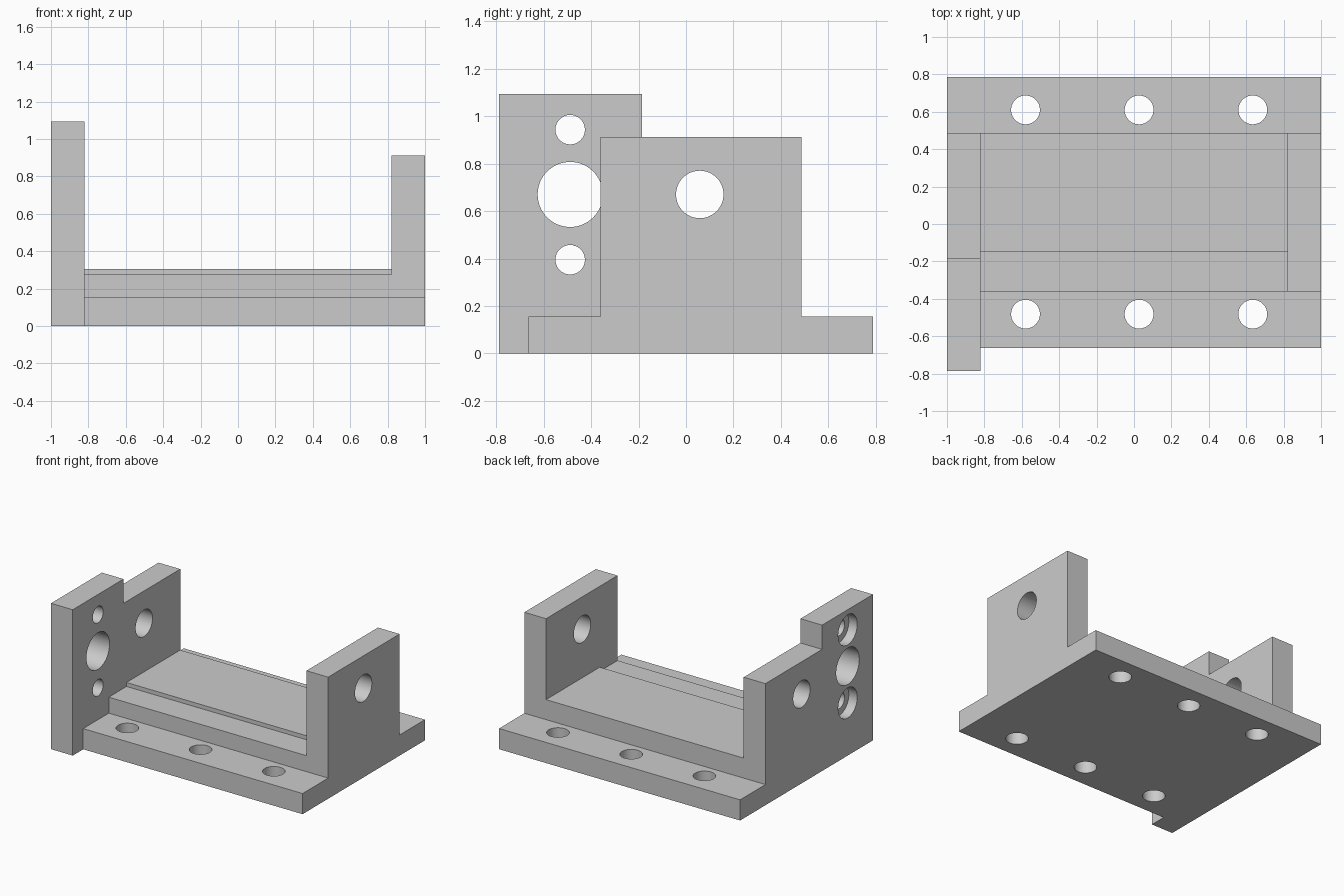
import bpy, bmesh, math
from mathutils import Matrix, Vector

if "Cube" in bpy.data.objects:
    bpy.data.objects.remove(bpy.data.objects["Cube"])

grey = bpy.data.materials.new("plain grey")
grey.use_nodes = True
grey.diffuse_color = (0.6, 0.6, 0.6, 1)
grey.node_tree.nodes["Principled BSDF"].inputs["Base Color"].default_value = (0.6, 0.6, 0.6, 1)


def add_object(name, bm):
    bmesh.ops.recalc_face_normals(bm, faces=bm.faces)
    mesh = bpy.data.meshes.new(name)
    bm.to_mesh(mesh)
    bm.free()
    mesh.materials.append(grey)
    obj = bpy.data.objects.new(name, mesh)
    bpy.context.collection.objects.link(obj)
    return obj


def extrude_profile(name, x0, x1, points):
    """Extrude a (y, z) profile along x."""
    bm = bmesh.new()
    face = bm.faces.new([bm.verts.new((x0, y, z)) for y, z in points])
    side = bmesh.ops.extrude_face_region(bm, geom=[face])["geom"]
    verts = [v for v in side if isinstance(v, bmesh.types.BMVert)]
    bmesh.ops.translate(bm, verts=verts, vec=(x1 - x0, 0, 0))
    return add_object(name, bm)


def cylinder(name, centre, radius, length, axis):
    bm = bmesh.new()
    bmesh.ops.create_cone(bm, cap_ends=True, segments=64, radius1=radius,
                          radius2=radius, depth=length)
    turn = Matrix.Rotation(math.pi / 2, 4, "Y") if axis == "X" else Matrix()
    bmesh.ops.transform(bm, matrix=Matrix.Translation(Vector(centre)) @ turn, verts=bm.verts)
    return add_object(name, bm)


def apply_modifiers(obj):
    graph = bpy.context.evaluated_depsgraph_get()
    mesh = bpy.data.meshes.new_from_object(obj.evaluated_get(graph))
    obj.modifiers.clear()
    obj.data = mesh


def combine(target, tool, operation):
    mod = target.modifiers.new(operation, "BOOLEAN")
    mod.operation, mod.solver, mod.object = operation, "EXACT", tool
    apply_modifiers(target)
    bpy.data.objects.remove(tool)


inner, flange, top = 0.82, 0.155, 0.912
front, back = -0.36, 0.487
toe, heel = -0.663, 0.787

# Stepped bed with a mounting flange along each side
bracket = extrude_profile("bracket", -inner, inner, [
    (toe, 0), (heel, 0), (heel, flange), (back, flange), (back, 0.305),
    (-0.15, 0.305), (-0.15, 0.275), (front, 0.275), (front, flange), (toe, flange)])

# Left end plate
left_plate = extrude_profile("left_plate", inner, 1, [
    (toe, 0), (heel, 0), (heel, flange), (back, flange),
    (back, top), (front, top), (front, flange), (toe, flange)])

# Right end plate, taller and reaching further forward
right_plate = extrude_profile("right_plate", -1, -inner, [
    (-heel, 0), (heel, 0), (heel, flange), (back, flange),
    (back, top), (-0.185, top), (-0.185, 1.094), (-heel, 1.094)])

for plate in (left_plate, right_plate):
    combine(bracket, plate, "UNION")

# Merge the flat faces across the joins
merge = bracket.modifiers.new("merge_flats", "DECIMATE")
merge.decimate_type = "DISSOLVE"
merge.angle_limit = math.radians(1)
apply_modifiers(bracket)

# Flange bolt holes
holes = [((x, y, 0.08), 0.077, 0.4, "Z")
         for x in (-0.58, 0.027, 0.635) for y in (-0.482, 0.61)]
# Shaft hole through both end plates
holes.append(((0, 0.058, 0.67), 0.1, 3, "X"))
# Pilot hole and counterbored screw holes in the right plate
holes.append(((-0.91, -0.488, 0.67), 0.137, 0.4, "X"))
for z in (0.395, 0.943):
    holes.append(((-0.91, -0.488, z), 0.062, 0.4, "X"))
    holes.append(((-1.03, -0.488, z), 0.113, 0.2, "X"))
for hole in holes:
    combine(bracket, cylinder("hole_cutter", *hole), "DIFFERENCE")

bracket.data.materials.clear()
bracket.data.materials.append(grey)
bpy.ops.object.select_all(action="DESELECT")
bracket.select_set(True)
bpy.context.view_layer.objects.active = bracket
bpy.ops.object.shade_smooth_by_angle(angle=math.radians(30))
